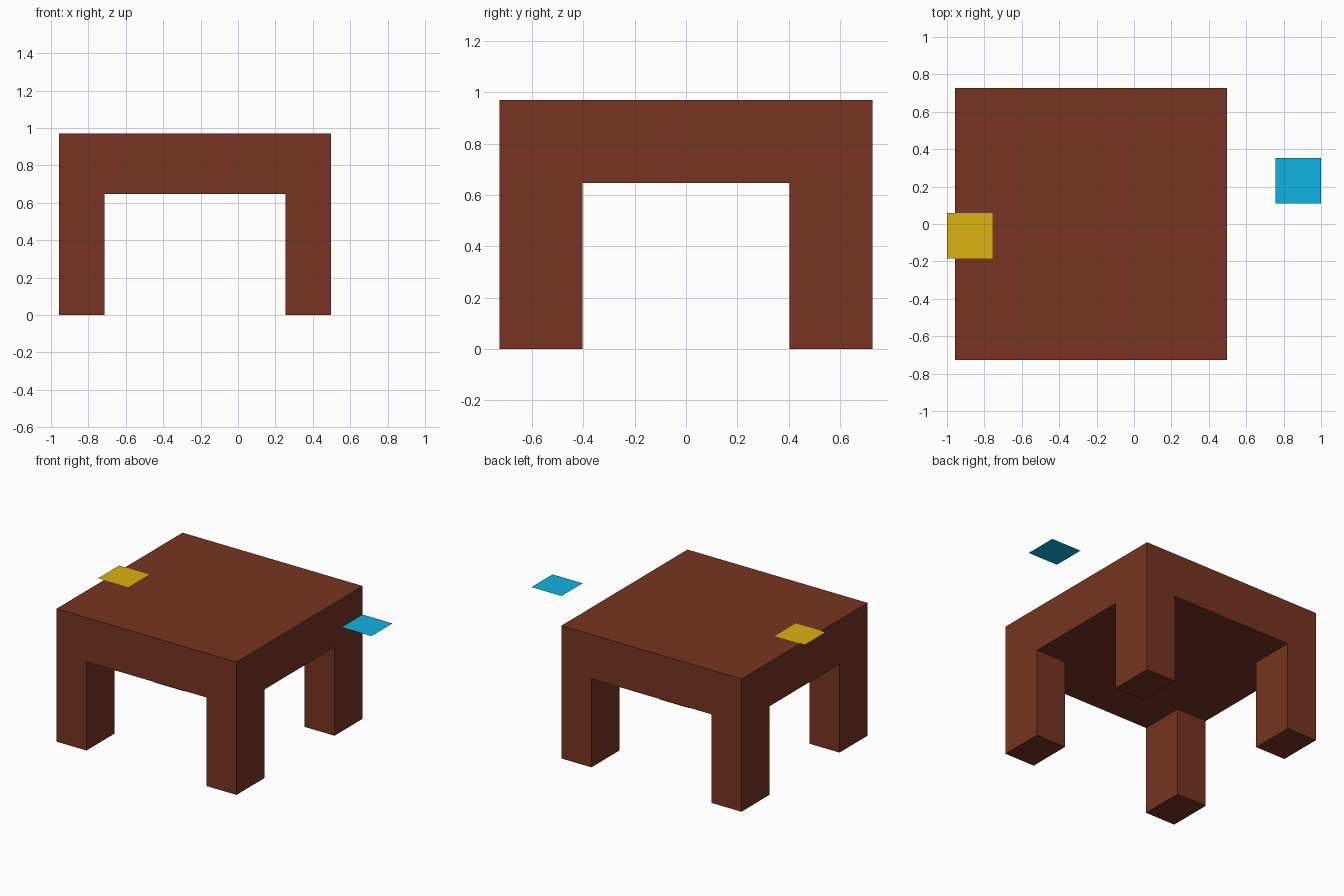
import bpy

if "Cube" in bpy.data.objects:
    bpy.data.objects.remove(bpy.data.objects["Cube"])

U = 2 / 24.75              # one model step
X0, X1 = -0.957, 0.497     # table extents
Y = 0.727
TOP, UNDER = 12 * U, 8 * U
LEG_X, LEG_Y = 3 * U, 4 * U


def material(name, rgb):
    mat = bpy.data.materials.new(name)
    mat.diffuse_color = (*rgb, 1)
    mat.use_nodes = True
    mat.node_tree.nodes["Principled BSDF"].inputs["Base Color"].default_value = mat.diffuse_color
    return mat


def box(name, lo, hi, mat):
    size = [b - a for a, b in zip(lo, hi)]
    mid = [(a + b) / 2 for a, b in zip(lo, hi)]
    bpy.ops.mesh.primitive_cube_add(size=1, location=mid)
    ob = bpy.context.object
    ob.name = name
    ob.scale = size
    ob.data.materials.append(mat)


def sheet(name, x, y, mat):
    bpy.ops.mesh.primitive_plane_add(size=3 * U, location=(x, y, TOP + 0.004))
    ob = bpy.context.object
    ob.name = name
    ob.data.materials.append(mat)


brown = material("brown", (0.184, 0.034, 0.016))
yellow = material("yellow", (0.708, 0.445, 0.005))
blue = material("blue", (0.005, 0.445, 0.745))

# Thick table top
box("table_top", (X0, -Y, UNDER), (X1, Y, TOP), brown)

# Four corner legs
for side, x in (("left", X0), ("right", X1 - LEG_X)):
    for end, y in (("front", -Y), ("back", Y - LEG_Y)):
        box(f"{end}_{side}_leg", (x, y, 0), (x + LEG_X, y + LEG_Y, UNDER), brown)

# Thin square sheets level with the top
sheet("yellow_sheet", -0.879, -0.063, yellow)
sheet("blue_sheet", 0.879, 0.232, blue)
